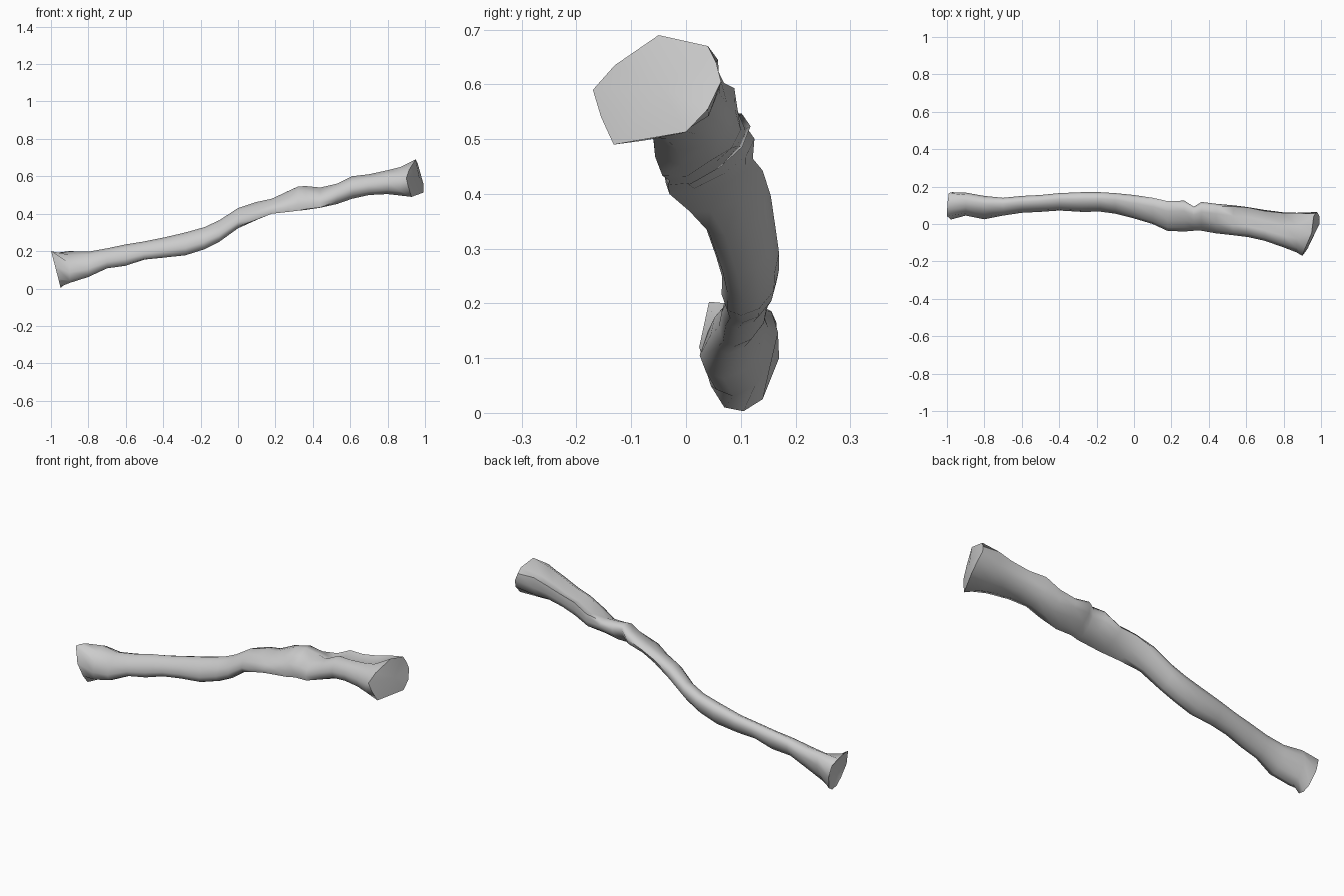
import bpy, bmesh, random
from math import sin, cos, pi

if "Cube" in bpy.data.objects:
    bpy.data.objects.remove(bpy.data.objects["Cube"])

random.seed(4)
N = 10

# Shaft stations: x, y min, y max, z min, z max
stations = [
    (-.90, .045, .168, .03, .20), (-.80, .025, .15, .062, .197),
    (-.70, .045, .14, .108, .215), (-.60, .06, .15, .122, .236),
    (-.50, .065, .155, .155, .252), (-.40, .072, .165, .165, .272),
    (-.28, .065, .17, .178, .30), (-.18, .066, .17, .21, .328),
    (-.10, .055, .165, .25, .365), (.00, .03, .155, .322, .43),
    (.10, .00, .14, .367, .463), (.18, -.037, .122, .40, .48),
    (.27, -.04, .125, .41, .522), (.32, -.036, .092, .416, .545),
    (.36, -.036, .118, .42, .548), (.44, -.05, .108, .432, .54),
    (.53, -.06, .10, .452, .565), (.61, -.07, .09, .48, .605),
    (.70, -.09, .075, .50, .615), (.80, -.125, .062, .505, .637),
    (.87, -.152, .06, .497, .657),
]

# End outlines in (y, z), counter-clockwise from the back
left_end = [(.17, .10), (.165, .165), (.12, .188), (.075, .20), (.042, .203),
            (.024, .12), (.045, .05), (.07, .01), (.105, .003), (.14, .025)]
right_end = [(.064, .605), (.055, .64), (.04, .67), (-.05, .69), (-.13, .635),
             (-.17, .59), (-.155, .54), (-.132, .49), (0, .513), (.04, .555)]


def fit(values, lo, hi):
    a, b = min(values), max(values)
    return [lo + (v - a) / (b - a) * (hi - lo) for v in values]


def section(x, y0, y1, z0, z1):
    """Tilted, slightly irregular oval with a trough on top near the wide end."""
    tilt = .38 if x < .05 else .6 if x < .5 else .12
    ys, zs = [], []
    for i in range(N):
        t = 2 * pi * i / N
        r = 1 + random.uniform(-.03, .03)
        if x > .05 and i in (6, 7):      # fuller lower front
            r *= 1.12
        if x > .5 and i == 1:            # back ridge
            r *= 1.2
        ys.append(r * cos(t))
        zs.append(r * sin(t + tilt))
    ys, zs = fit(ys, y0, y1), fit(zs, z0, z1)
    if x > .5:
        zs[2] -= .03
        zs[1] = z1 - .012
    return [(x, y, z) for y, z in zip(ys, zs)]


rings = [[(-1 + (.203 - z) * .26, y, z) for y, z in left_end]]
rings += [section(*s) for s in stations]
rings += [[(min(1.04 + .496 * y - .095 * z, .955 + (.69 - z) * .28, 1), y, z)
           for y, z in right_end]]

# Loft the bone through its rings
bm = bmesh.new()
loops = [[bm.verts.new(p) for p in ring] for ring in rings]
for a, b in zip(loops, loops[1:]):
    for i in range(N):
        j = (i + 1) % N
        bm.faces.new((a[i], a[j], b[j], b[i]))

# Close the ends: a hollow at the narrow end, a slight dome at the wide end
for loop, push in ((loops[0], .04), (loops[-1], .02)):
    mid = [sum(v.co[k] for v in loop) / N for k in range(3)]
    c = bm.verts.new((mid[0] + push, mid[1], mid[2]))
    for i in range(N):
        bm.faces.new((loop[i], loop[(i + 1) % N], c))
bmesh.ops.recalc_face_normals(bm, faces=bm.faces)

mesh = bpy.data.meshes.new("long_bone")
bm.to_mesh(mesh)
bm.free()
bone = bpy.data.objects.new("long_bone", mesh)
bpy.context.collection.objects.link(bone)
bpy.context.view_layer.objects.active = bone
bone.select_set(True)
bpy.ops.object.shade_smooth_by_angle(angle=pi / 3)
